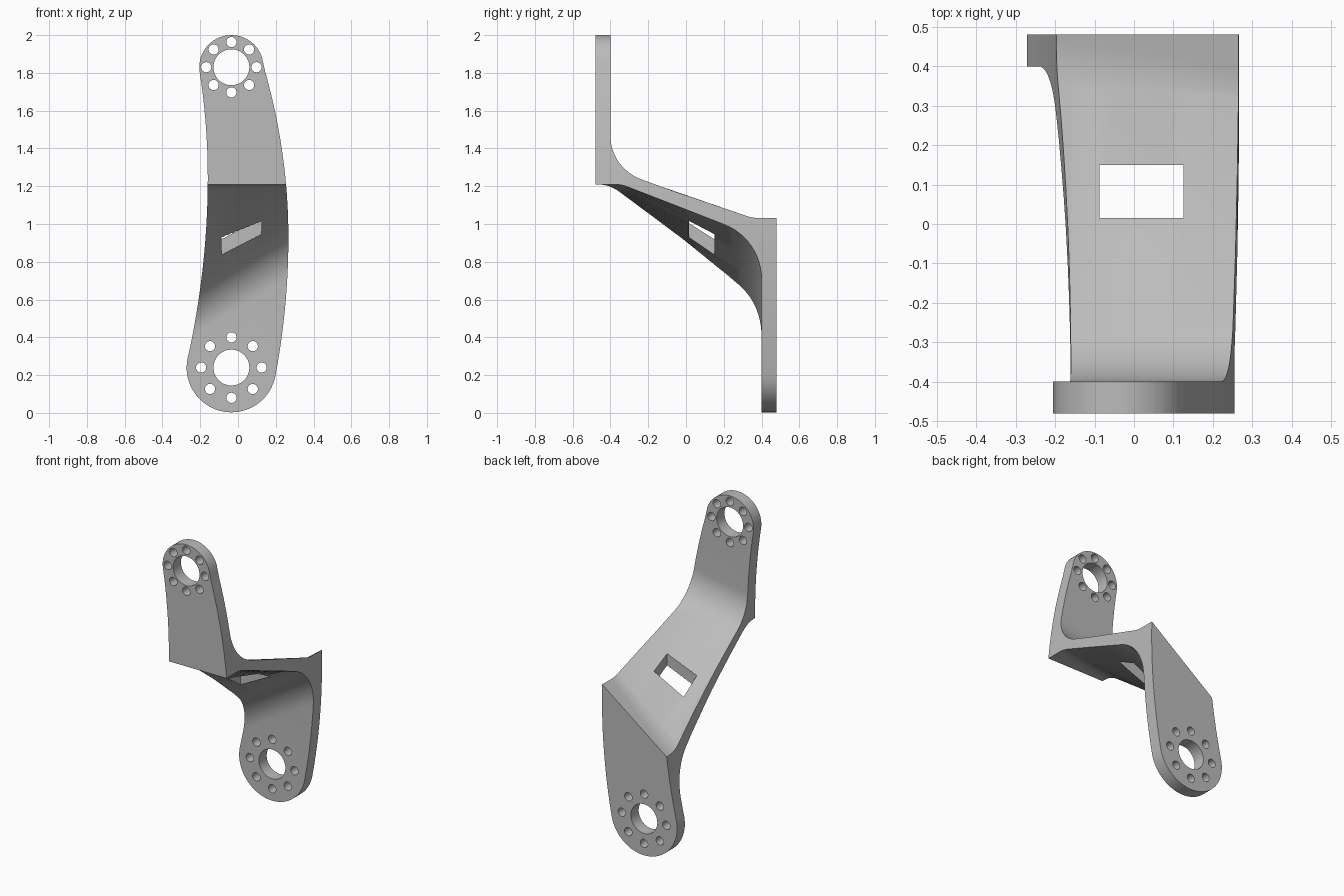
import bpy
import bmesh
from math import sin, cos, tan, pi, radians
from mathutils import Vector

if "Cube" in bpy.data.objects:
    bpy.data.objects.remove(bpy.data.objects["Cube"])

HUB_X = -0.035
TOP_Z, TOP_R = 1.83, 0.17
LOW_Z, LOW_R = 0.24, 0.237
FACE, INNER = 0.48, 0.40      # outer and inner depth of the two end plates


def loft(name, rings):
    """Closed solid through a list of matching rings of points."""
    bm = bmesh.new()
    loops = [[bm.verts.new(p) for p in ring] for ring in rings]
    for a, b in zip(loops, loops[1:]):
        for i in range(len(a)):
            j = (i + 1) % len(a)
            bm.faces.new((a[i], a[j], b[j], b[i]))
    bm.faces.new(loops[0])
    bm.faces.new(loops[-1])
    bmesh.ops.recalc_face_normals(bm, faces=bm.faces[:])
    mesh = bpy.data.meshes.new(name)
    bm.to_mesh(mesh)
    bm.free()
    obj = bpy.data.objects.new(name, mesh)
    bpy.context.collection.objects.link(obj)
    return obj


def prism_y(name, points):
    return loft(name, [[(x, y, z) for x, z in points] for y in (-0.7, 0.7)])


def arc(cx, cz, r, start, end, n):
    angles = [radians(start + (end - start) * i / n) for i in range(n + 1)]
    return [(cx + r * cos(a), cz + r * sin(a)) for a in angles]


def fillet(before, corner, after, radius, n=12):
    """Round a profile corner with an arc tangent to both sides."""
    p = Vector(corner)
    u = (Vector(before) - p).normalized()
    v = (Vector(after) - p).normalized()
    half = u.angle(v) / 2
    centre = p + (u + v).normalized() * radius / sin(half)
    start = p + u * radius / tan(half) - centre
    end = p + v * radius / tan(half) - centre
    sweep = pi - 2 * half
    return [tuple(centre + (start * sin(sweep * (1 - i / n)) + end * sin(sweep * i / n)) / sin(sweep))
            for i in range(n + 1)]


def section(x):
    """Z-shaped side profile; the sloping web twists along x."""
    under = -0.61 + 0.82 * x
    over = -0.57 + 0.82 * x
    edge = 0.833 + 0.75 * x
    fold = 1.21
    front_low = (-FACE, fold)
    kink_low = (-FACE + (fold - 1.265) / under, fold)
    bend_low = (INNER, 1.265 + under * (INNER + FACE))
    back_top = (FACE, edge)
    kink_top = (-FACE + (edge - 1.325) / over, edge)
    bend_top = (-INNER, 1.325 + over * (FACE - INNER))
    pts = [(-FACE, 2.1), front_low]
    pts += fillet(front_low, kink_low, bend_low, 0.19, 6)
    pts += fillet(kink_low, bend_low, (INNER, -0.1), 0.31)
    pts += [(INNER, -0.1), (FACE, -0.1), back_top]
    pts += fillet(back_top, kink_top, bend_top, 0.19, 6)
    pts += fillet(kink_top, bend_top, (-INNER, 2.1), 0.25)
    pts += [(-INNER, 2.1)]
    return [(x, y, z) for y, z in pts]


def boolean(target, tool, operation):
    mod = target.modifiers.new("cut", 'BOOLEAN')
    mod.operation = operation
    mod.solver = 'EXACT'
    mod.object = tool
    bpy.context.view_layer.objects.active = target
    bpy.ops.object.modifier_apply(modifier=mod.name)
    bpy.data.objects.remove(tool)


# Twisted Z-shaped sheet
bracket = loft("bracket", [section(-0.32 + 0.64 * i / 24) for i in range(25)])

# Curved outline with a round hub at each end
outline = arc(HUB_X, TOP_Z, TOP_R, 17, 188, 32)
for i in range(1, 24):
    z = 1.806 + (0.285 - 1.806) * i / 24
    outline.append((-0.16 - (0.139 if z > 1.25 else 0.115) * (z - 1.25) ** 2, z))
outline += arc(HUB_X, LOW_Z, LOW_R, 169, 349, 36)
for i in range(1, 24):
    z = 0.195 + (1.88 - 0.195) * i / 24
    outline.append((0.267 - (0.16 if z > 0.93 else 0.128) * (z - 0.93) ** 2, z))
boolean(bracket, prism_y("outline_cutter", outline), 'INTERSECT')

# Hub bores with eight bolt holes around each
for hub_z, ring in ((TOP_Z, 0.133), (LOW_Z, 0.16)):
    boolean(bracket, prism_y("bore_cutter", arc(HUB_X, hub_z, 0.095, 0, 352.5, 47)), 'DIFFERENCE')
    for x, z in arc(HUB_X, hub_z, ring, 0, 315, 7):
        boolean(bracket, prism_y("bolt_cutter", arc(x, z, 0.027, 0, 345, 23)), 'DIFFERENCE')

# Rectangular window straight down through the web
window = [(-0.088, 0.015), (0.125, 0.015), (0.125, 0.15), (-0.088, 0.15)]
boolean(bracket, loft("window_cutter", [[(x, y, z) for x, y in window] for z in (0.3, 1.6)]), 'DIFFERENCE')

# Single grey finish
grey = bpy.data.materials.new("plain_grey")
grey.use_nodes = True
colour = (0.5, 0.5, 0.5, 1)
grey.diffuse_color = colour
grey.node_tree.nodes["Principled BSDF"].inputs["Base Color"].default_value = colour
bracket.data.materials.clear()
bracket.data.materials.append(grey)

bpy.ops.object.select_all(action='DESELECT')
bracket.select_set(True)
bpy.context.view_layer.objects.active = bracket
bpy.ops.object.shade_smooth_by_angle(angle=radians(30))
